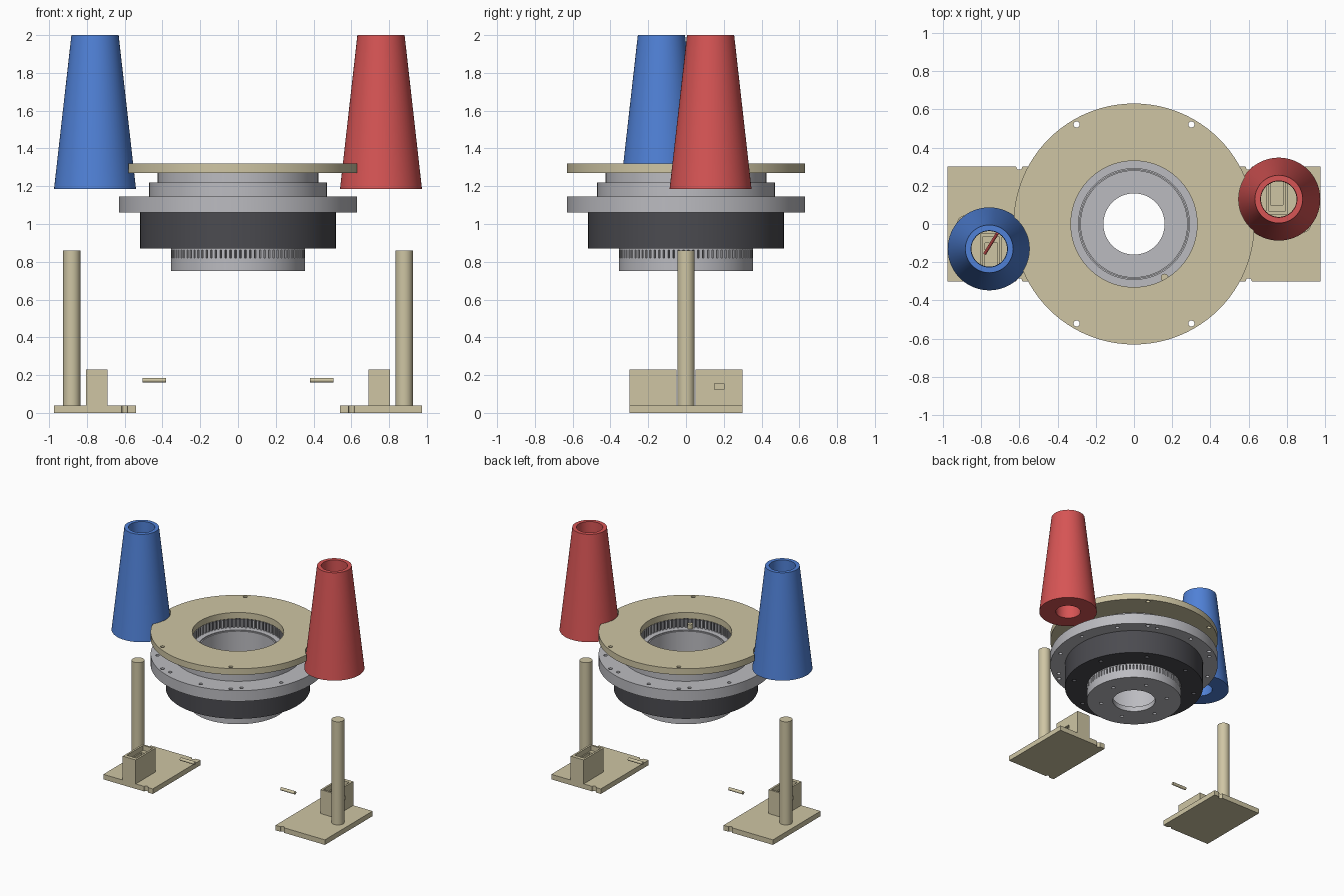
import bpy, bmesh, math
from mathutils import Vector, Matrix

old = bpy.data.objects.get("Cube")
if old:
    bpy.data.objects.remove(old, do_unlink=True)


def material(name, rgb):
    m = bpy.data.materials.new(name)
    m.use_nodes = True
    m.diffuse_color = (*rgb, 1)
    m.node_tree.nodes["Principled BSDF"].inputs["Base Color"].default_value = (*rgb, 1)
    return m


TAN = material("tan", (0.62, 0.56, 0.37))
GREY = material("light grey", (0.5, 0.5, 0.53))
DARK = material("dark grey", (0.07, 0.07, 0.08))
BLUE = material("blue", (0.08, 0.22, 0.68))
RED = material("red", (0.68, 0.09, 0.09))


def finish(bm, name, mat, smooth=True):
    bmesh.ops.recalc_face_normals(bm, faces=bm.faces)
    me = bpy.data.meshes.new(name)
    bm.to_mesh(me)
    bm.free()
    ob = bpy.data.objects.new(name, me)
    bpy.context.collection.objects.link(ob)
    if mat:
        me.materials.append(mat)
    if smooth:
        shade(ob)
    return ob


def select(ob):
    bpy.ops.object.select_all(action='DESELECT')
    ob.select_set(True)
    bpy.context.view_layer.objects.active = ob


def shade(ob):
    select(ob)
    bpy.ops.object.shade_smooth_by_angle(angle=math.radians(30))


def lathe(name, profile, mat, center=(0, 0), steps=96):
    """Revolve a closed (radius, height) profile around a vertical axis."""
    bm = bmesh.new()
    vs = [bm.verts.new((r, 0, z)) for r, z in profile]
    edges = [bm.edges.new((vs[i - 1], vs[i])) for i in range(len(vs))]
    bmesh.ops.spin(bm, geom=vs + edges, cent=(0, 0, 0), axis=(0, 0, 1),
                   angle=math.tau, steps=steps, use_merge=True)
    bmesh.ops.remove_doubles(bm, verts=bm.verts, dist=1e-5)
    bmesh.ops.translate(bm, verts=bm.verts, vec=(*center, 0))
    return finish(bm, name, mat)


def ring(name, inner, outer, z0, z1, mat):
    return lathe(name, [(inner, z0), (outer, z0), (outer, z1), (inner, z1)], mat)


def add_box(bm, lo, hi, turn=Matrix()):
    lo, hi = Vector(lo), Vector(hi)
    bmesh.ops.create_cube(bm, size=1, matrix=turn @ Matrix.Translation((lo + hi) / 2)
                          @ Matrix.Diagonal((*(hi - lo), 1)))


def add_rod(bm, a, b, r, seg=24):
    a, b = Vector(a), Vector(b)
    rot = (b - a).to_track_quat('Z', 'Y').to_matrix().to_4x4()
    bmesh.ops.create_cone(bm, cap_ends=True, segments=seg, radius1=r, radius2=r,
                          depth=(b - a).length, matrix=Matrix.Translation((a + b) / 2) @ rot)


def rod(name, a, b, r, mat):
    bm = bmesh.new()
    add_rod(bm, a, b, r)
    return finish(bm, name, mat)


def cut(ob, bm):
    """Subtract the solids in bm from ob."""
    tool = finish(bm, "cutter", None, False)
    tool.hide_render = True
    mod = ob.modifiers.new("cut", 'BOOLEAN')
    mod.object, mod.operation, mod.solver = tool, 'DIFFERENCE', 'EXACT'
    select(ob)
    bpy.ops.object.modifier_apply(modifier=mod.name)
    bpy.data.objects.remove(tool, do_unlink=True)
    shade(ob)


def hole_circle(bm, count, radius, r, z0, z1, start=0.0):
    for i in range(count):
        a = start + math.tau * i / count
        x, y = radius * math.cos(a), radius * math.sin(a)
        add_rod(bm, (x, y, z0), (x, y, z1), r, 16)


def teeth(name, count, r0, r1, z0, z1, width, mat):
    bm = bmesh.new()
    for i in range(count):
        add_box(bm, (r0, -width / 2, z0), (r1, width / 2, z1),
                Matrix.Rotation(math.tau * i / count, 4, 'Z'))
    return finish(bm, name, mat, False)


def corner_holes(bm):
    for x in (-0.3, 0.3):
        for y in (-0.52, 0.52):
            add_rod(bm, (x, y, 1), (x, y, 1.4), 0.016, 16)


CONE = (0.757, 0.13)

# Top disc with screw holes and bites that clear the cones
disc = ring("top_disc", 0.33, 0.63, 1.27, 1.32, TAN)
bm = bmesh.new()
corner_holes(bm)
for s in (-1, 1):
    x, y = s * CONE[0], s * CONE[1]
    add_rod(bm, (x, y, 1.2), (x, y, 1.4), 0.21, 48)
cut(disc, bm)

# Stepped upper flange
flange = lathe("upper_flange", [
    (0.29, 1.06), (0.63, 1.06), (0.63, 1.145), (0.47, 1.145), (0.47, 1.22),
    (0.425, 1.22), (0.425, 1.27), (0.35, 1.27), (0.35, 1.2), (0.29, 1.2)], GREY)
bm = bmesh.new()
corner_holes(bm)
hole_circle(bm, 12, 0.58, 0.014, 1.11, 1.2, 0.13)
hole_circle(bm, 12, 0.58, 0.014, 1.0, 1.09, 0.13)
cut(flange, bm)
ring("inner_gear_backing", 0.344, 0.349, 1.2, 1.27, DARK)
teeth("inner_gear_teeth", 72, 0.33, 0.345, 1.2, 1.265, 0.015, GREY)

# Dark housing
housing = ring("housing", 0.29, 0.52, 0.87, 1.06, DARK)
bm = bmesh.new()
hole_circle(bm, 8, 0.46, 0.016, 0.8, 0.91, 0.3)
cut(housing, bm)

# Rotating cup with toothed band and bored floor
cup = lathe("rotor_cup", [
    (0.16, 0.75), (0.355, 0.75), (0.355, 0.82), (0.33, 0.82), (0.33, 0.868),
    (0.286, 0.868), (0.286, 1.195), (0.278, 1.195), (0.278, 0.79), (0.16, 0.79)], GREY)
bm = bmesh.new()
hole_circle(bm, 6, 0.25, 0.014, 0.7, 0.775, 0.2)
cut(cup, bm)
ring("outer_gear_backing", 0.331, 0.337, 0.82, 0.87, DARK)
teeth("outer_gear_teeth", 84, 0.336, 0.354, 0.82, 0.87, 0.018, GREY)
ring("gear_top_band", 0.331, 0.355, 0.862, 0.87, GREY)
rod("index_peg", (0.16, -0.28, 1.2), (0.16, -0.28, 1.235), 0.02, TAN)

# Each side repeats under a half turn
for side, s, mat in (("left", 1, RED), ("right", -1, BLUE)):
    half = Matrix.Rotation(0 if s > 0 else math.pi, 4, 'Z')

    # Hollow tapered grip
    lathe(side + "_cone", [(0.093, 1.185), (0.217, 1.185), (0.125, 2), (0.095, 2)],
          mat, (s * CONE[0], s * CONE[1]), 64)

    # Base plate with edge notches
    bm = bmesh.new()
    add_box(bm, (0.54, -0.3, 0), (0.975, 0.3, 0.04), half)
    plate = finish(bm, side + "_base_plate", TAN, False)
    bm = bmesh.new()
    for y in (-0.3, 0.3):
        add_rod(bm, (s * 0.6, y, -0.1), (s * 0.6, y, 0.1), 0.016)
    cut(plate, bm)

    # Post
    rod(side + "_post", (s * 0.88, 0, 0.04), (s * 0.88, 0, 0.86), 0.046, TAN)

    # Open switch box with stepped cavity and side slot
    bm = bmesh.new()
    add_box(bm, (0.69, 0.05, 0.04), (0.805, 0.3, 0.23), half)
    box = finish(bm, side + "_switch_box", TAN, False)
    for lo, hi in (((0.705, 0.065, 0.19), (0.79, 0.27, 0.3)),
                   ((0.715, 0.1, 0.06), (0.78, 0.25, 0.3)),
                   ((0.75, 0.15, 0.125), (0.9, 0.2, 0.155))):
        bm = bmesh.new()
        add_box(bm, lo, hi, half)
        cut(box, bm)

    # Loose pin
    rod(side + "_pin", (s * 0.38, 0, 0.173), (s * 0.505, 0, 0.173), 0.012, TAN)

# Thin lever inside the right grip
rod("lever", (-0.78, -0.155, 1.25), (-0.715, -0.05, 1.35), 0.008, RED)
